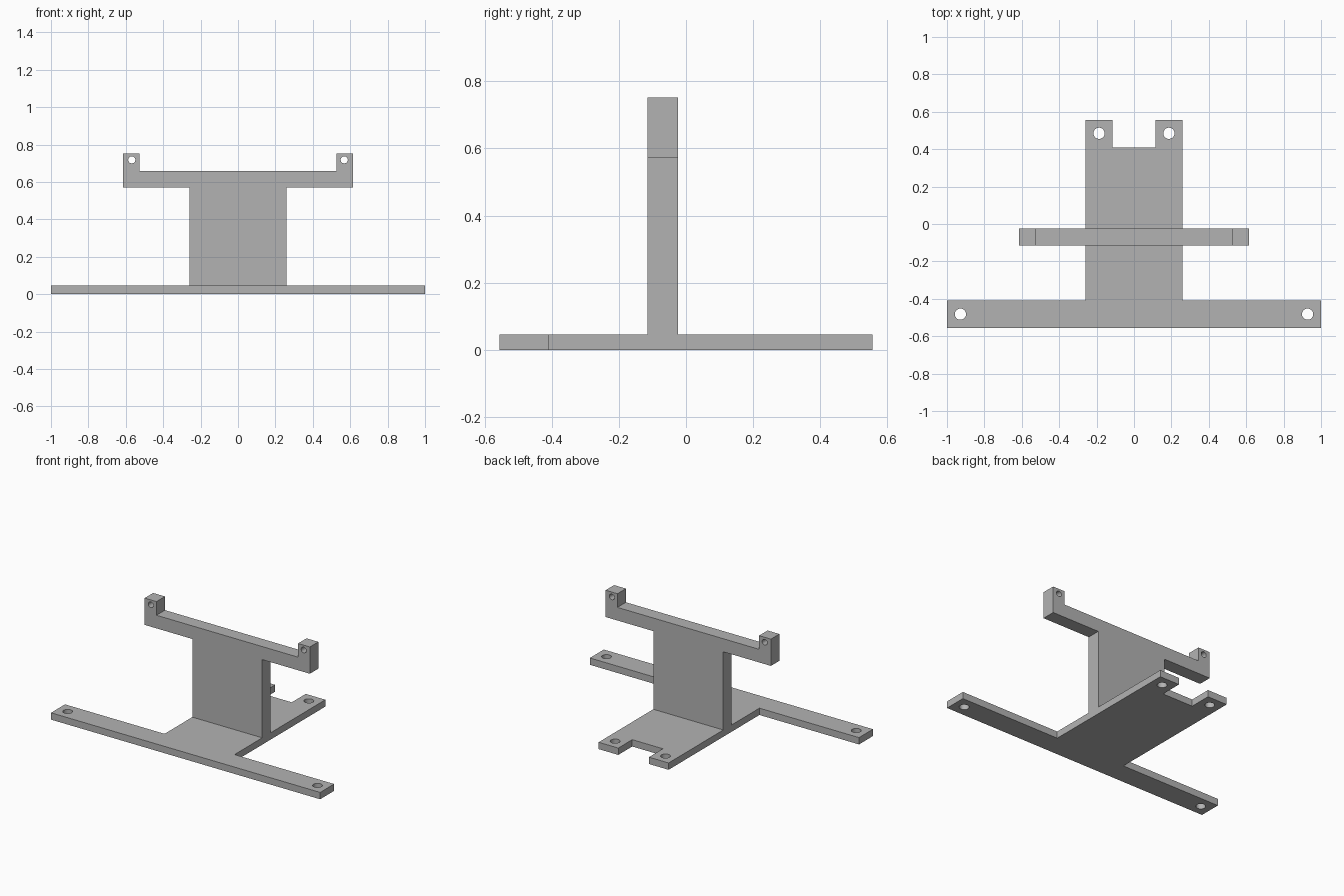
import bpy
import bmesh
from math import pi
from mathutils import Matrix, Vector

if "Cube" in bpy.data.objects:
    bpy.data.objects.remove(bpy.data.objects["Cube"], do_unlink=True)

grey = bpy.data.materials.new("plain grey")
grey.use_nodes = True
colour = (0.45, 0.45, 0.45, 1)
grey.diffuse_color = colour
grey.node_tree.nodes["Principled BSDF"].inputs["Base Color"].default_value = colour

FLAT = Matrix.Identity(4)
UPRIGHT = Matrix.Rotation(pi / 2, 4, "X")  # profile y becomes z, extrusion goes to -y


def link(name, bm):
    bmesh.ops.recalc_face_normals(bm, faces=bm.faces)
    mesh = bpy.data.meshes.new(name)
    bm.to_mesh(mesh)
    bm.free()
    mesh.materials.append(grey)
    obj = bpy.data.objects.new(name, mesh)
    bpy.context.collection.objects.link(obj)
    return obj


def drilled_plate(name, half, holes, radius, depth, matrix):
    """Extrude a half outline mirrored in x, then drill mirrored pairs of holes."""
    outline = half + [(-x, y) for x, y in reversed(half)]
    bm = bmesh.new()
    face = bm.faces.new([bm.verts.new((x, y, 0)) for x, y in outline])
    ext = bmesh.ops.extrude_face_region(bm, geom=[face])
    verts = [g for g in ext["geom"] if isinstance(g, bmesh.types.BMVert)]
    bmesh.ops.translate(bm, verts=verts, vec=(0, 0, depth))
    bm.transform(matrix)
    plate = link(name, bm)

    bm = bmesh.new()
    for x, y in holes:
        for side in (-1, 1):
            bmesh.ops.create_cone(bm, cap_ends=True, segments=32, radius1=radius,
                                  radius2=radius, depth=depth * 2,
                                  matrix=Matrix.Translation((side * x, y, depth / 2)))
    bm.transform(matrix)
    cutter = link(name + "_hole_cutter", bm)
    cutter.hide_render = True
    cutter.hide_viewport = True
    cut = plate.modifiers.new("holes", "BOOLEAN")
    cut.object = cutter
    cut.operation = "DIFFERENCE"
    cut.solver = "EXACT"
    return plate


# Base: wide front bar, central tongue and two rear tabs
thick = 0.046
drilled_plate(
    "base_plate",
    [(1, -0.556), (1, -0.408), (0.26, -0.408), (0.26, 0.556), (0.114, 0.556), (0.114, 0.408)],
    [(0.928, -0.482), (0.187, 0.485)], 0.03, thick, FLAT)

# Upright: central post, crossbar and two drilled ears
drilled_plate(
    "upright_bracket",
    [(0.26, thick), (0.26, 0.571), (0.614, 0.571), (0.614, 0.751), (0.526, 0.751), (0.526, 0.659)],
    [(0.568, 0.718)], 0.019, 0.09, Matrix.Translation((0, -0.024, 0)) @ UPRIGHT)
